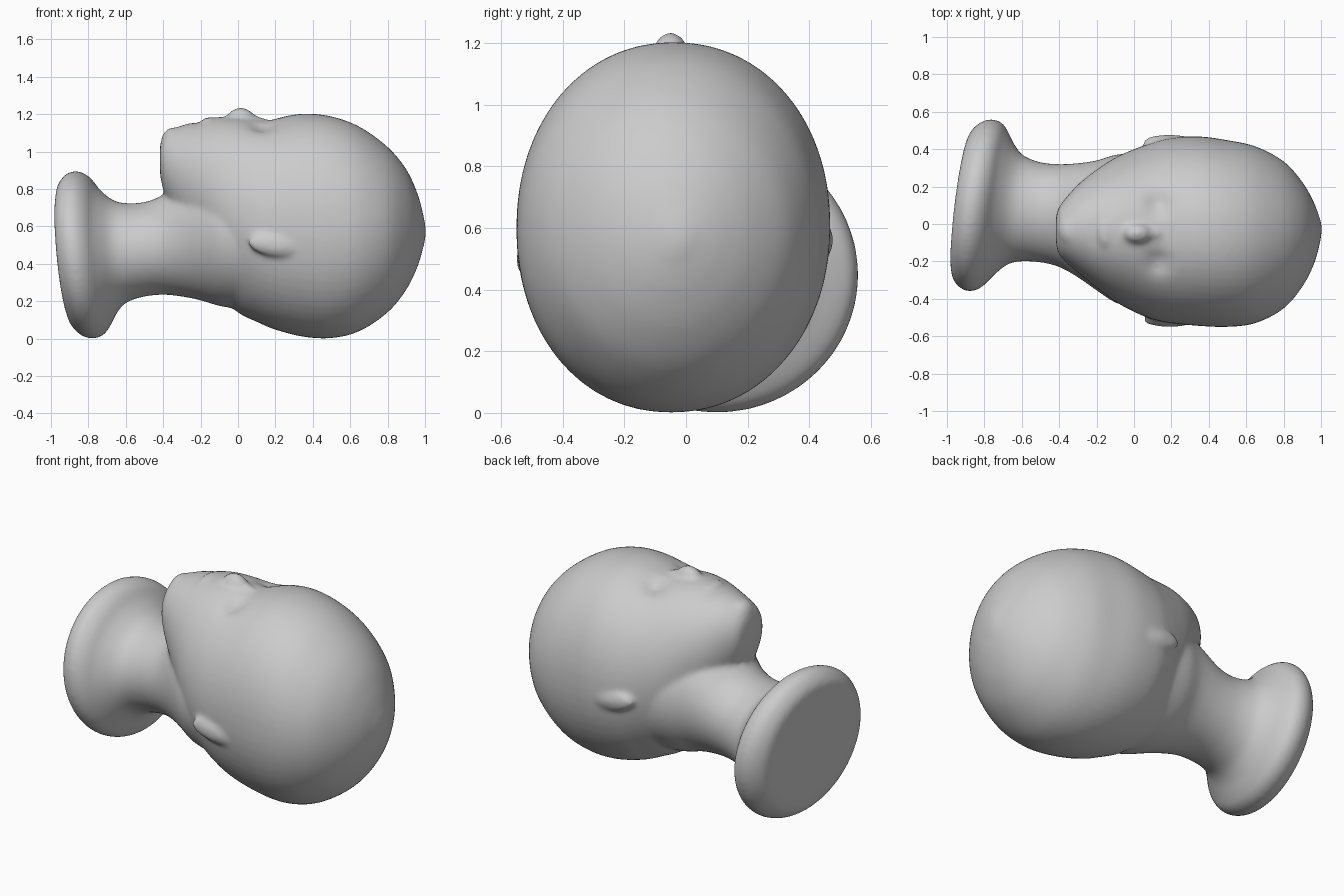
import bpy, bmesh, math
from mathutils import Matrix

cube = bpy.data.objects.get("Cube")
if cube:
    bpy.data.objects.remove(cube, do_unlink=True)

RING = 64    # points round each section
STEPS = 5    # sections made between two listed ones

# Skull and face: x, y low, y high, z low, z high, roundness
HEAD = [
    (-0.418, -0.08, 0.02, 0.90, 1.02, 2.0),
    (-0.410, -0.14, 0.07, 0.84, 1.06, 2.0),
    (-0.380, -0.19, 0.12, 0.74, 1.105, 2.0),
    (-0.30, -0.26, 0.21, 0.58, 1.14, 2.0),
    (-0.20, -0.34, 0.29, 0.42, 1.165, 2.0),
    (-0.10, -0.415, 0.355, 0.24, 1.185, 2.0),
    (0.00, -0.47, 0.40, 0.14, 1.185, 2.0),
    (0.10, -0.51, 0.435, 0.09, 1.175, 2.05),
    (0.20, -0.53, 0.46, 0.048, 1.18, 2.1),
    (0.35, -0.545, 0.468, 0.01, 1.203, 2.1),
    (0.50, -0.55, 0.448, 0.003, 1.188, 2.1),
    (0.65, -0.53, 0.415, 0.04, 1.133, 2.05),
    (0.80, -0.452, 0.335, 0.14, 1.025, 2.0),
    (0.90, -0.335, 0.225, 0.262, 0.905, 2.0),
    (0.96, -0.22, 0.12, 0.385, 0.775, 2.0),
    (0.99, -0.12, 0.04, 0.485, 0.665, 2.0),
    (1.003, -0.05, 0.00, 0.54, 0.60, 2.0),
]

# Stand and neck: x, y low, y high, z low, z high, tilt
NECK = [
    (-0.93, -0.25, 0.45, 0.11, 0.80, 1.0),
    (-0.915, -0.30, 0.50, 0.06, 0.84, 1.0),
    (-0.87, -0.345, 0.545, 0.015, 0.885, 1.0),
    (-0.815, -0.36, 0.56, 0.00, 0.895, 1.0),
    (-0.76, -0.335, 0.54, 0.02, 0.865, 1.0),
    (-0.715, -0.28, 0.49, 0.07, 0.80, 0.9),
    (-0.66, -0.22, 0.42, 0.145, 0.745, 0.6),
    (-0.60, -0.20, 0.365, 0.195, 0.725, 0.3),
    (-0.50, -0.205, 0.33, 0.225, 0.73, 0.0),
    (-0.40, -0.23, 0.32, 0.235, 0.77, 0.0),
    (-0.30, -0.285, 0.325, 0.225, 0.85, 0.0),
    (-0.20, -0.355, 0.34, 0.205, 0.92, 0.0),
    (-0.10, -0.42, 0.37, 0.175, 0.95, 0.0),
    (0.00, -0.45, 0.38, 0.16, 0.95, 0.0),
]

# Hollows pressed into the face: x, y, x spread, y spread, depth
HOLLOWS = [
    (0.13, -0.20, 0.06, 0.06, 0.035),
    (0.13, 0.11, 0.06, 0.06, 0.035),
    (-0.21, -0.04, 0.02, 0.09, 0.012),
    (0.17, -0.05, 0.04, 0.09, 0.010),
]


def between(rows):
    """Smoothly fill in the rows (Catmull-Rom)."""
    out = []
    for i in range(len(rows) - 1):
        a, b, c = rows[max(i - 1, 0)], rows[i], rows[i + 1]
        d = rows[min(i + 2, len(rows) - 1)]
        for s in range(STEPS):
            t = s / STEPS
            out.append([0.5 * (2 * q + (r - p) * t + (2 * p - 5 * q + 4 * r - w) * t * t
                               + (3 * q - p - 3 * r + w) * t ** 3)
                        for p, q, r, w in zip(a, b, c, d)])
    out.append(rows[-1])
    return out


def power(v, e):
    return math.copysign(abs(v) ** e, v)


def loft(bm, rows, tilted=False, hollows=()):
    """Skin a closed body over oval sections along x."""
    rings = []
    for x, y0, y1, z0, z1, extra in between(rows):
        yc, ry, zc, rz = (y0 + y1) / 2, (y1 - y0) / 2, (z0 + z1) / 2, (z1 - z0) / 2
        e, tilt = (1.0, extra) if tilted else (2 / extra, 0.0)
        ring = []
        for k in range(RING):
            a = math.tau * k / RING
            dy, dz = ry * power(math.cos(a), e), rz * power(math.sin(a), e)
            y, z = yc + dy, zc + dz
            if dz > 0:
                for hx, hy, sx, sy, depth in hollows:
                    z -= depth * math.exp(-((x - hx) / sx) ** 2 - ((y - hy) / sy) ** 2)
            ring.append(bm.verts.new((x + tilt * (0.12 * dy - 0.09 * dz), y, z)))
        rings.append(ring)
    for r, s in zip(rings, rings[1:]):
        for k in range(RING):
            n = (k + 1) % RING
            bm.faces.new((r[k], r[n], s[n], s[k]))
    bm.faces.new(rings[0])
    bm.faces.new(rings[-1])


def blob(bm, centre, radii, turn=0.0):
    """Add an ellipsoid, turned about y."""
    m = Matrix.Translation(centre) @ Matrix.Rotation(turn, 4, 'Y') @ Matrix.Diagonal((*radii, 1))
    bmesh.ops.create_uvsphere(bm, u_segments=32, v_segments=16, radius=1, matrix=m)


bm = bmesh.new()
loft(bm, HEAD, hollows=HOLLOWS)
loft(bm, NECK, tilted=True)

# Nose and its bridge
blob(bm, (0.015, -0.05, 1.155), (0.085, 0.06, 0.08))
blob(bm, (0.08, -0.05, 1.14), (0.11, 0.04, 0.055), 0.2)
# Lips and chin
blob(bm, (-0.15, -0.04, 1.15), (0.05, 0.09, 0.035))
blob(bm, (-0.34, -0.035, 1.06), (0.07, 0.09, 0.07))
# Ears
blob(bm, (0.19, -0.515, 0.50), (0.14, 0.035, 0.06), 0.15)
blob(bm, (0.19, 0.442, 0.56), (0.14, 0.035, 0.06), 0.15)

bmesh.ops.recalc_face_normals(bm, faces=bm.faces)
mesh = bpy.data.meshes.new("display_head")
bm.to_mesh(mesh)
bm.free()
head = bpy.data.objects.new("display_head", mesh)
bpy.context.collection.objects.link(head)

# Fuse the parts into one soft skin
fuse = head.modifiers.new("fuse", 'REMESH')
fuse.mode = 'VOXEL'
fuse.voxel_size = 0.014
fuse.use_smooth_shade = True
soften = head.modifiers.new("soften", 'SMOOTH')
soften.factor = 0.5
soften.iterations = 9

# Plain grey finish
grey = bpy.data.materials.new("plain_grey")
grey.use_nodes = True
colour = (0.6, 0.6, 0.6, 1.0)
grey.diffuse_color = colour
grey.node_tree.nodes["Principled BSDF"].inputs["Base Color"].default_value = colour
mesh.materials.append(grey)
for face in mesh.polygons:
    face.use_smooth = True
